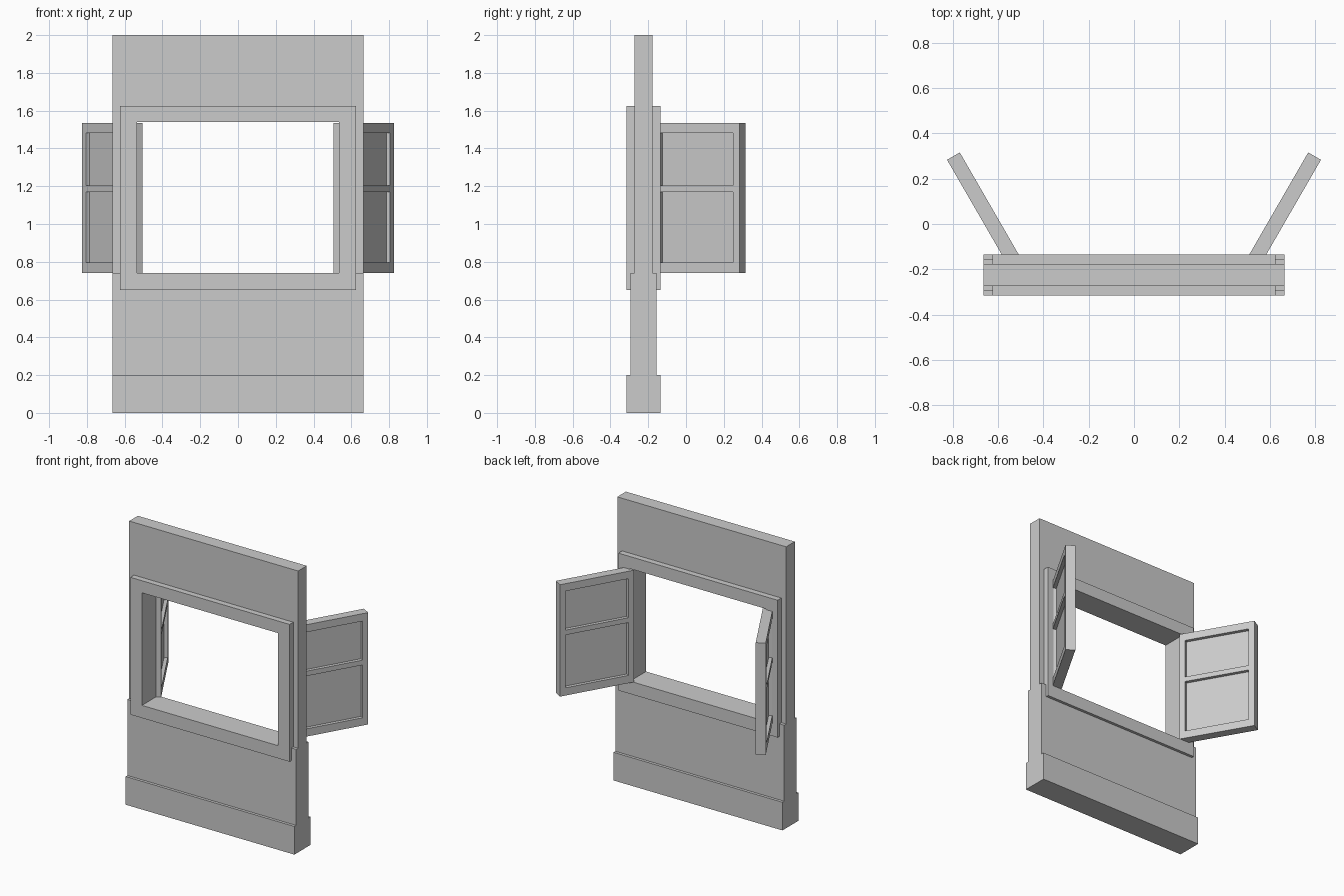
import bpy, bmesh, math
from mathutils import Vector

if "Cube" in bpy.data.objects:
    bpy.data.objects.remove(bpy.data.objects["Cube"])

YC = -0.225            # centre plane of the wall
W = 0.664              # half width of the wall
OX, Z0, Z1 = 0.535, 0.74, 1.54   # window opening


def finish(name, bm):
    bmesh.ops.recalc_face_normals(bm, faces=bm.faces)
    me = bpy.data.meshes.new(name)
    bm.to_mesh(me)
    bm.free()
    ob = bpy.data.objects.new(name, me)
    bpy.context.collection.objects.link(ob)
    return ob


def slab(name, outline, half):
    """Extrude an x-z outline symmetrically about the wall plane."""
    bm = bmesh.new()
    f = bm.faces.new([bm.verts.new((x, YC - half, z)) for x, z in outline])
    ext = bmesh.ops.extrude_face_region(bm, geom=[f])
    vs = [g for g in ext["geom"] if isinstance(g, bmesh.types.BMVert)]
    bmesh.ops.translate(bm, verts=vs, vec=(0, 2 * half, 0))
    return finish(name, bm)


def ring(name, ox, oz0, oz1, ix, iz0, iz1, half):
    """Mitred rectangular frame."""
    def rect(x, a, b, y):
        return [bm.verts.new((sx, y, z)) for sx, z in ((-x, a), (x, a), (x, b), (-x, b))]
    bm = bmesh.new()
    loops = [rect(ox, oz0, oz1, YC - half), rect(ix, iz0, iz1, YC - half),
             rect(ix, iz0, iz1, YC + half), rect(ox, oz0, oz1, YC + half)]
    for k in range(4):
        a, b = loops[k], loops[(k + 1) % 4]
        for i in range(4):
            j = (i + 1) % 4
            bm.faces.new((a[i], a[j], b[j], b[i]))
    return finish(name, bm)


def shutter(name, side):
    """Panelled shutter, hinged at the opening edge and swung open."""
    L, H, T, depth = 0.525, 0.795, 0.065, 0.024
    xs = (0.04, L - 0.04)
    panels = ((0.055, 0.43), (0.465, 0.742))
    bm = bmesh.new()
    bmesh.ops.create_cube(bm, size=1)
    for v in bm.verts:
        v.co = Vector(((v.co.x + 0.5) * L, v.co.y * T, (v.co.z + 0.5) * H))
    cuts = [((x, 0, 0), (1, 0, 0)) for x in xs]
    cuts += [((0, 0, z), (0, 0, 1)) for p in panels for z in p]
    for co, no in cuts:
        bmesh.ops.bisect_plane(bm, geom=bm.verts[:] + bm.edges[:] + bm.faces[:],
                               plane_co=co, plane_no=no)
    # recessed panels on both faces
    bm.normal_update()
    for f in bm.faces[:]:
        c = f.calc_center_median()
        if abs(f.normal.y) > 0.9 and xs[0] < c.x < xs[1] and any(a < c.z < b for a, b in panels):
            move = f.normal * -depth
            new = bmesh.ops.extrude_discrete_faces(bm, faces=[f])["faces"][0]
            bmesh.ops.translate(bm, verts=new.verts[:], vec=move)
    ob = finish(name, bm)
    ob.location = (side * OX, -0.155, Z0)
    ob.rotation_euler.z = math.radians(90 - side * 30)
    return ob


# wall above the sill, with a gap filled by the window frame
slab("upper_wall", [(-W, Z0), (-0.58, Z0), (-0.58, 1.58), (0.58, 1.58),
                    (0.58, Z0), (W, Z0), (W, 2), (-W, 2)], 0.0485)
# thicker wall under the window
slab("lower_wall", [(-W, 0.2), (W, 0.2), (W, Z0), (0.58, Z0),
                    (0.58, 0.69), (-0.58, 0.69), (-0.58, Z0), (-W, Z0)], 0.07)
# skirting at the foot
slab("base_plinth", [(-W, 0), (W, 0), (W, 0.2), (-W, 0.2)], 0.09)
# frame around the opening
ring("window_frame", 0.626, 0.65, 1.626, OX, Z0, Z1, 0.09)
# open shutters at the back
shutter("left_shutter", -1)
shutter("right_shutter", 1)
